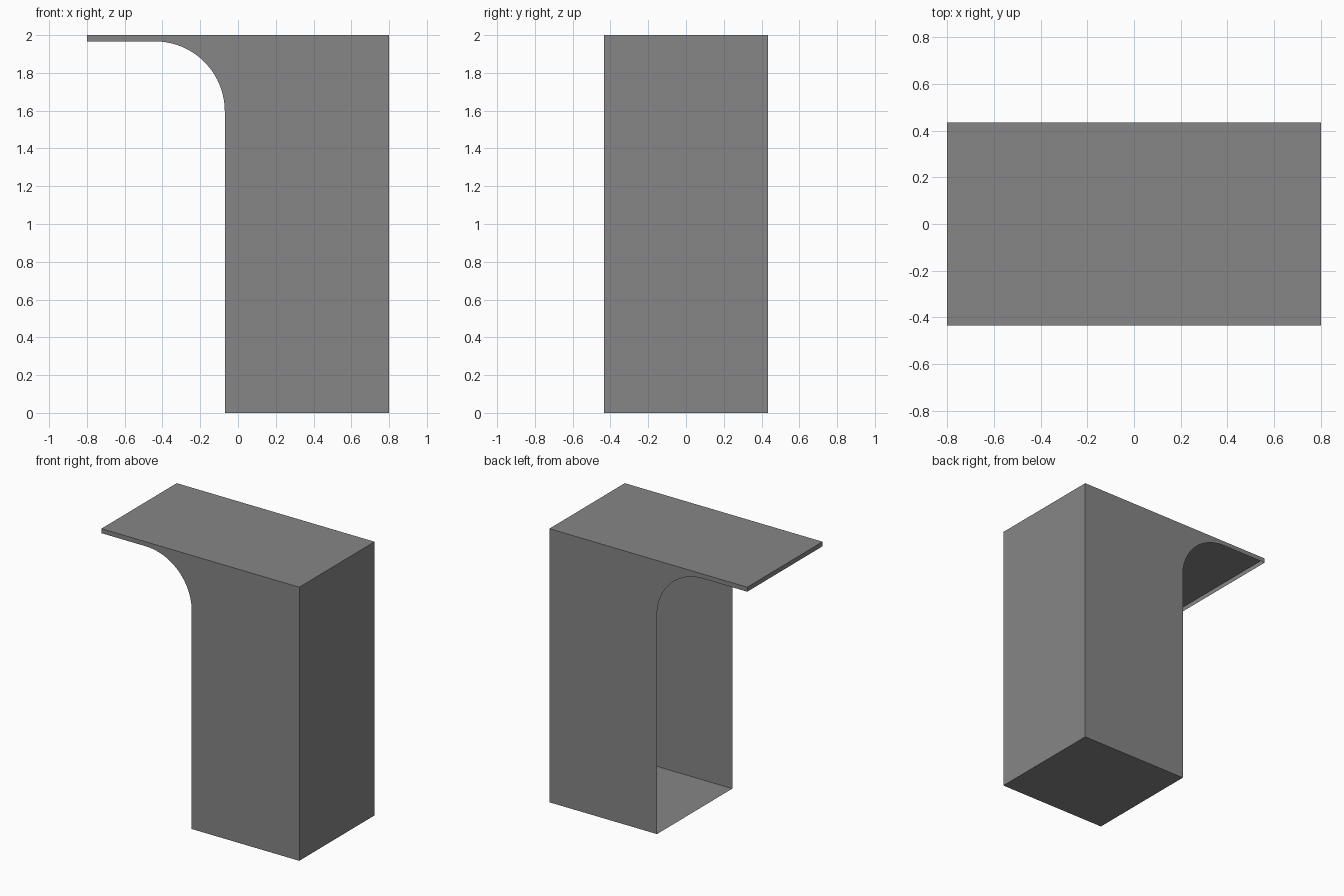
import bpy
import bmesh
from math import sin, cos, pi

cube = bpy.data.objects.get("Cube")
if cube:
    bpy.data.objects.remove(cube, do_unlink=True)

HALF_X, HALF_Y, TOP = 0.8, 0.435, 2.0
LEG_X, SLAB_Z, RADIUS = -0.07, 1.967, 0.37
ARC_STEPS = 20

grey = bpy.data.materials.new("grey")
grey.use_nodes = True
colour = (0.24, 0.24, 0.24, 1)
grey.diffuse_color = colour
grey.node_tree.nodes["Principled BSDF"].inputs["Base Color"].default_value = colour

# Side profile: leg, top, overhanging slab end, then the rounded inner corner
profile = [(LEG_X, 0), (HALF_X, 0), (HALF_X, TOP), (-HALF_X, TOP), (-HALF_X, SLAB_Z)]
walled_edges = len(profile) - 1
for i in range(ARC_STEPS + 1):
    a = pi / 2 * (1 - i / ARC_STEPS)
    profile.append((LEG_X - RADIUS + RADIUS * cos(a), SLAB_Z - RADIUS + RADIUS * sin(a)))

# Front and back panels
bm = bmesh.new()
front = [bm.verts.new((x, -HALF_Y, z)) for x, z in profile]
back = [bm.verts.new((x, HALF_Y, z)) for x, z in profile]
bm.faces.new(front)
bm.faces.new(back[::-1])

# Floor, outer side, top and slab end; the inner side under the slab stays open
for i in range(walled_edges):
    bm.faces.new((front[i + 1], front[i], back[i], back[i + 1]))

mesh = bpy.data.meshes.new("bracket_shell")
bm.to_mesh(mesh)
bm.free()
mesh.materials.append(grey)
shell = bpy.data.objects.new("bracket_shell", mesh)
bpy.context.collection.objects.link(shell)
